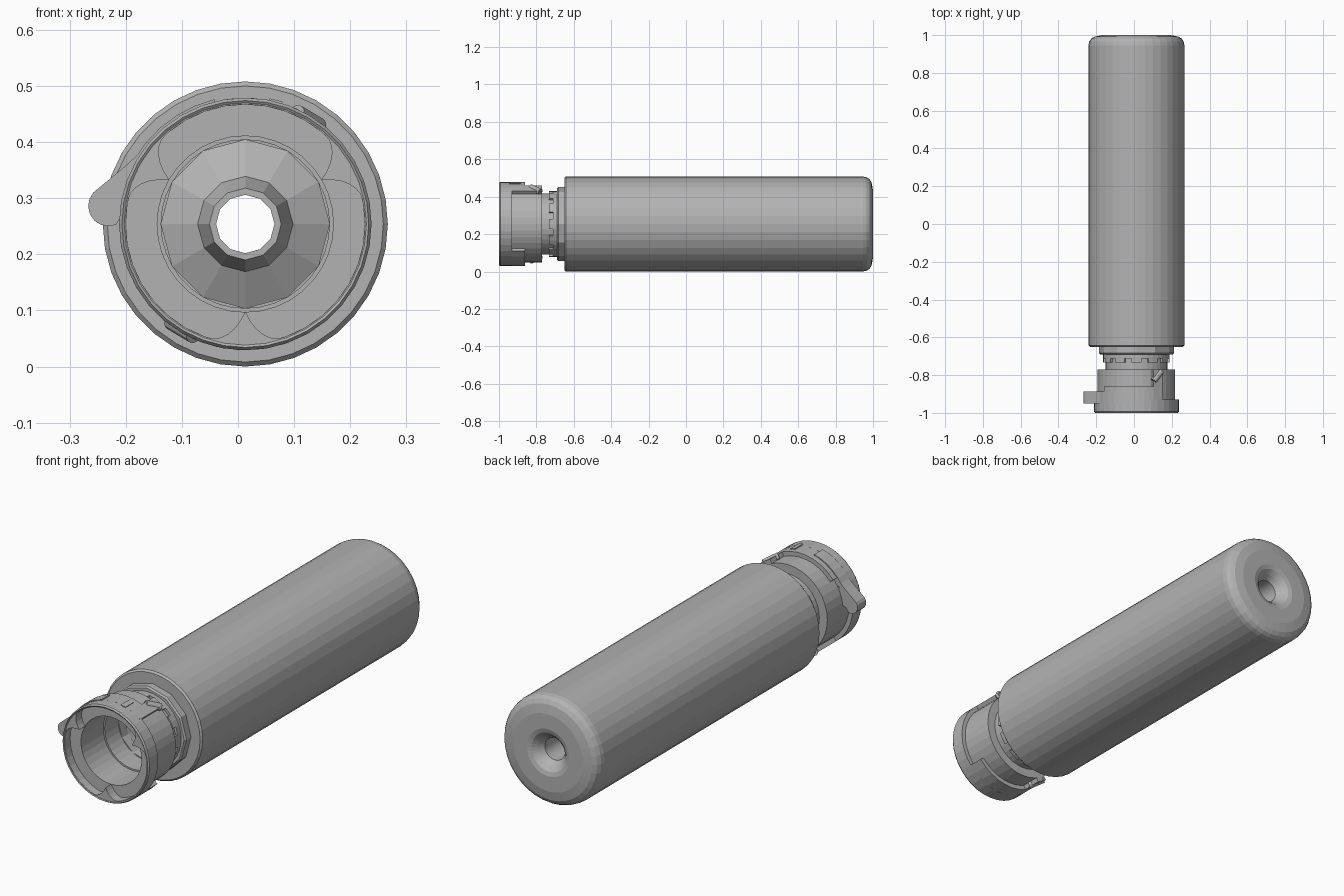
import bpy, bmesh, math
from mathutils import Vector

cube = bpy.data.objects.get("Cube")
if cube:
    bpy.data.objects.remove(cube, do_unlink=True)

CX, CZ = 0.013, 0.254      # long axis, parallel to y

metal = bpy.data.materials.new("grey metal")
metal.use_nodes = True
GREY = (0.45, 0.45, 0.45, 1)
metal.diffuse_color = GREY
for node in metal.node_tree.nodes:
    if node.type == 'BSDF_PRINCIPLED':
        node.inputs["Base Color"].default_value = GREY
        node.inputs["Roughness"].default_value = 0.6


def polar(r, deg, y):
    a = math.radians(deg)
    return Vector((CX + r * math.cos(a), y, CZ + r * math.sin(a)))


def finish(name, bm):
    bmesh.ops.recalc_face_normals(bm, faces=bm.faces)
    mesh = bpy.data.meshes.new(name)
    bm.to_mesh(mesh)
    bm.free()
    mesh.materials.append(metal)
    obj = bpy.data.objects.new(name, mesh)
    bpy.context.collection.objects.link(obj)
    return obj


def skin(name, rows, closed):
    """Join equal closed cross-sections, looping round or capping the ends."""
    bm = bmesh.new()
    rings = [[bm.verts.new(p) for p in row] for row in rows]
    n = len(rings[0])
    for i in range(len(rings) if closed else len(rings) - 1):
        a, b = rings[i], rings[(i + 1) % len(rings)]
        for j in range(n):
            k = (j + 1) % n
            bm.faces.new((a[j], a[k], b[k], b[j]))
    if not closed:
        bm.faces.new(rings[0])
        bm.faces.new(rings[-1])
    return finish(name, bm)


def lathe(name, profile, sides=36):
    """Turn a closed (radius, y) profile about the long axis."""
    return skin(name, [[polar(r, 360 * i / sides, y) for r, y in profile]
                       for i in range(sides)], True)


def sector(name, r_in, r_out, a0, a1, y0, y1):
    """Curved block covering part of a ring."""
    steps = max(1, round((a1 - a0) / 10))
    rows = []
    for i in range(steps + 1):
        a = a0 + (a1 - a0) * i / steps
        rows.append([polar(r_in, a, y0), polar(r_out, a, y0),
                     polar(r_out, a, y1), polar(r_in, a, y1)])
    return skin(name, rows, False)


# Main tube with rounded rear rim and dished exit hole
lathe("body_tube", [
    (0.15, -0.65), (0.246, -0.65), (0.254, -0.642), (0.254, 0.945),
    (0.25, 0.965), (0.24, 0.981), (0.222, 0.992), (0.18, 1.0),
    (0.11, 1.0), (0.09, 0.994), (0.07, 0.975), (0.052, 0.95),
    (0.052, 0.8), (0.15, 0.8)])

# Inner cone facing the entrance, and the channel behind it
lathe("inner_cone", [
    (0.152, -0.48), (0.085, -0.515), (0.064, -0.575), (0.052, -0.575),
    (0.052, 0.82), (0.152, 0.82)], 12)

# Faceted collar and neck
lathe("collar", [(0.15, -0.69), (0.192, -0.69), (0.199, -0.683),
                 (0.199, -0.645), (0.15, -0.645)], 12)
lathe("neck", [(0.15, -0.79), (0.164, -0.79), (0.164, -0.68), (0.15, -0.68)])
lathe("neck_ring", [(0.16, -0.712), (0.176, -0.712), (0.176, -0.685), (0.16, -0.685)])
for i in range(12):
    sector("neck_tooth", 0.16, 0.176, 30 * i - 9, 30 * i + 9, -0.732, -0.711)

# Mount head: front ring, inner sleeve and raised outer blocks
lathe("head_ring", [(0.213, -0.995), (0.22, -1.0), (0.225, -0.993),
                    (0.225, -0.93), (0.157, -0.93), (0.157, -0.955), (0.213, -0.955)])
lathe("head_sleeve", [(0.157, -0.94), (0.205, -0.94), (0.205, -0.77), (0.157, -0.77)])
for turn in (0, 180):
    sector("head_ridge", 0.19, 0.225, 52 + turn, 66 + turn, -0.94, -0.77)
    sector("head_shoulder", 0.19, 0.225, 66 + turn, 140 + turn, -0.94, -0.86)

# Front plate whose opening has three curved inward teeth
SIDES = 120
rows = []
for i in range(SIDES):
    a = 360 * i / SIDES
    d = abs((a - 30 + 60) % 120 - 60)
    r = 0.213 - 0.057 * max(0, 1 - d / 18) ** 2
    rows.append([polar(r, a, -0.997), polar(0.218, a, -0.997),
                 polar(0.218, a, -0.953), polar(r, a, -0.953)])
skin("bayonet_plate", rows, True)

# Release lever: curved band ending in a rounded thumb tab
sector("lever_band", 0.2, 0.229, 104, 150, -0.95, -0.887)
outline = [(-0.17, 0.36), (-0.165, 0.39), (-0.2, 0.358)]
for i in range(8):
    a = math.radians(138 + 22 * i)
    outline.append((-0.231 + 0.036 * math.cos(a), 0.286 + 0.036 * math.sin(a)))
outline += [(-0.205, 0.272), (-0.17, 0.285)]
skin("lever_tab", [[Vector((x, y, z)) for x, z in outline]
                   for y in (-0.95, -0.887)], False)
sector("lever_stop", 0.2, 0.228, 73, 79, -0.945, -0.885)

# Slanted locking pins on opposite sides
for deg in (59, 239):
    a = math.radians(deg)
    tangent = Vector((math.sin(a), 0, -math.cos(a)))
    direction = (tangent * 0.75 + Vector((0, 0.85, 0))).normalized()
    bm = bmesh.new()
    bmesh.ops.create_cone(bm, cap_ends=True, segments=12, radius1=0.017,
                          radius2=0.017, depth=0.07)
    pin = finish("locking_pin", bm)
    pin.rotation_euler = direction.to_track_quat('Z', 'Y').to_euler()
    pin.location = polar(0.215, deg, -0.805)
